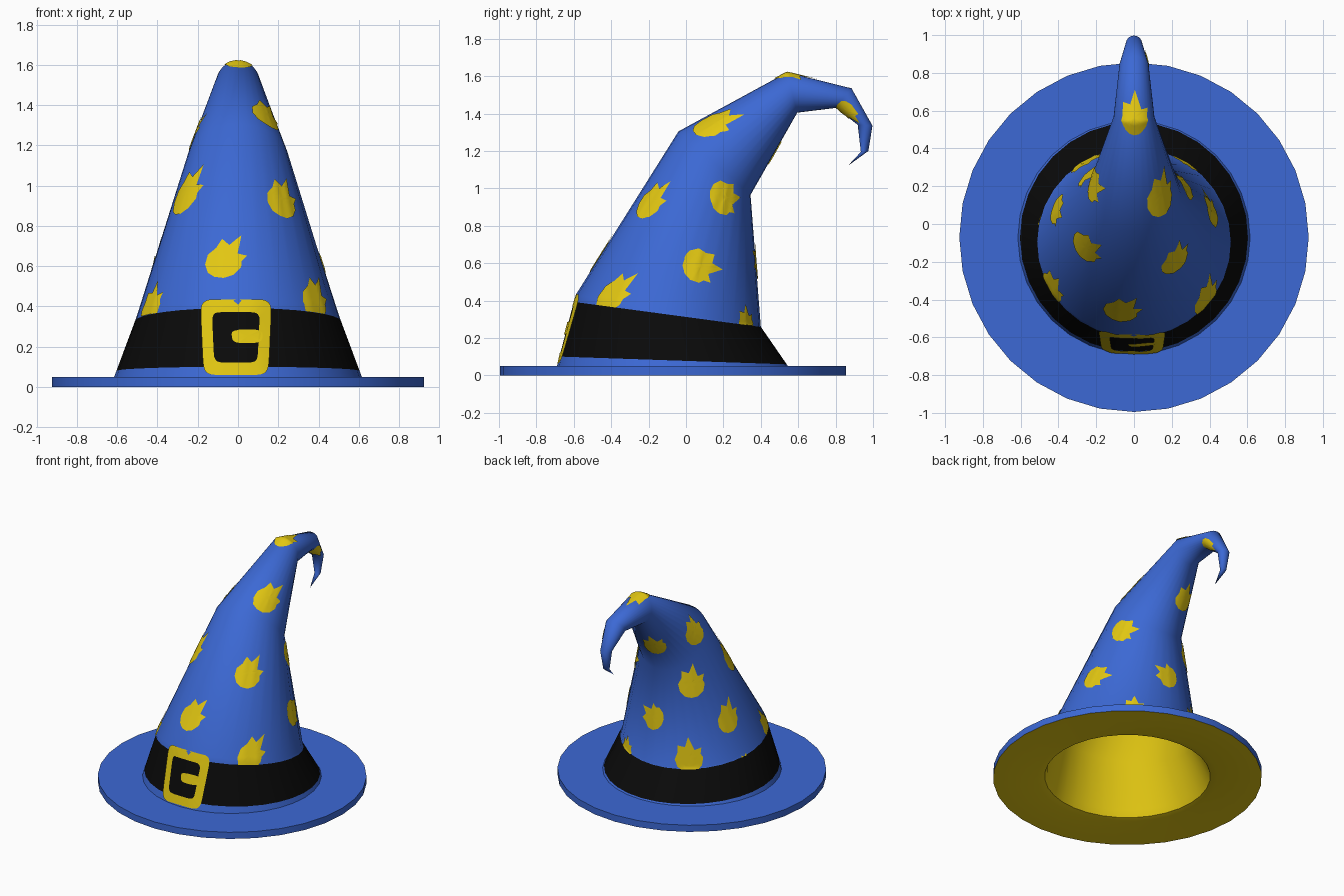
import bpy, bmesh, math
from mathutils import Vector
from mathutils.bvhtree import BVHTree

if "Cube" in bpy.data.objects:
    bpy.data.objects.remove(bpy.data.objects["Cube"])

N = 32
CY = -0.07


def material(name, col):
    m = bpy.data.materials.new(name)
    m.diffuse_color = (*col, 1)
    m.use_nodes = True
    m.node_tree.nodes["Principled BSDF"].inputs["Base Color"].default_value = m.diffuse_color
    return m


BLUE = material("blue felt", (0.045, 0.14, 0.66))
YELLOW = material("yellow", (0.76, 0.57, 0.006))
BLACK = material("black band", (0.003, 0.003, 0.003))


def finish(name, bm, mats, angle):
    me = bpy.data.meshes.new(name)
    bm.to_mesh(me)
    ob = bpy.data.objects.new(name, me)
    bpy.context.collection.objects.link(ob)
    for m in mats:
        me.materials.append(m)
    bpy.ops.object.select_all(action='DESELECT')
    ob.select_set(True)
    bpy.context.view_layer.objects.active = ob
    bpy.ops.object.shade_smooth_by_angle(angle=math.radians(angle))
    return ob


def sheet(bm, rings):
    """Join closed rings of points with quads."""
    vs = [[bm.verts.new(p) for p in r] for r in rings]
    n = len(vs[0])
    for a, b in zip(vs, vs[1:]):
        for i in range(n):
            j = (i + 1) % n
            bm.faces.new((a[i], a[j], b[j], b[i]))
    return vs


def ring(front, back, hw):
    """Tilted ellipse through a front and a back (y, z) point."""
    pts = []
    for i in range(N):
        t = 2 * math.pi * i / N
        k = (1 + math.sin(t)) / 2
        pts.append(Vector((hw * math.cos(t),
                           front[0] + (back[0] - front[0]) * k,
                           front[1] + (back[1] - front[1]) * k)))
    return pts


def circle(r, z):
    return ring((CY - r, z), (CY + r, z), r)


# Brim: flat ring, yellow underneath
bm = bmesh.new()
sheet(bm, [circle(0.57, 0.012), circle(0.62, 0), circle(0.925, 0),
           circle(0.925, 0.05), circle(0.60, 0.05)])
bm.normal_update()
for f in bm.faces:
    f.material_index = 1 if f.calc_center_median().z < 0.02 else 0
finish("brim", bm, [BLUE, YELLOW], 40)
bm.free()

# Bent cone with the band cut in
SECTIONS = [((-0.69, 0.05), (0.545, 0.05), 0.615),
            ((-0.59, 0.43), (0.40, 0.26), 0.505),
            ((-0.04, 1.305), (0.345, 0.965), 0.25),
            ((0.54, 1.62), (0.595, 1.405), 0.108),
            ((0.885, 1.535), (0.80, 1.43), 0.077),
            ((0.997, 1.335), (0.918, 1.34), 0.042),
            ((0.975, 1.20), (0.935, 1.195), 0.022)]
LOW = (Vector((0, CY, 0.08)), Vector((0, 0.034, 1)).normalized())
HIGH = (Vector((0, CY, 0.322)), Vector((0, 0.134, 1)).normalized())
cone = bmesh.new()
vs = sheet(cone, [ring(*s) for s in SECTIONS])
tip = cone.verts.new((0, 0.865, 1.12))
for i in range(N):
    cone.faces.new((vs[-1][i], vs[-1][(i + 1) % N], tip))
for co, no in (LOW, HIGH):
    bmesh.ops.bisect_plane(cone, geom=cone.verts[:] + cone.edges[:] + cone.faces[:],
                           plane_co=co, plane_no=no, dist=1e-4)
bmesh.ops.recalc_face_normals(cone, faces=cone.faces[:])
for f in cone.faces:
    c = f.calc_center_median()
    if (c - LOW[0]).dot(LOW[1]) > 0 and (c - HIGH[0]).dot(HIGH[1]) < 0:
        f.material_index = 1
finish("cone_and_band", cone, [BLUE, BLACK], 80)
bvh = BVHTree.FromBMesh(cone)

# Yellow lining inside the cone
bm = bmesh.new()
inner = [circle(0.57, 0.012), circle(0.55, 0.06)]
for s in SECTIONS[1:4]:
    r = ring(*s)
    mid = sum(r, Vector()) / N
    inner.append([mid + (p - mid) * 0.93 for p in r])
vs = sheet(bm, inner)
bm.faces.new(vs[-1])
bmesh.ops.recalc_face_normals(bm, faces=bm.faces[:])
bmesh.ops.reverse_faces(bm, faces=bm.faces[:])
finish("lining", bm, [YELLOW], 80)
bm.free()

# Flame-shaped spots laid on the cone, found by looking from a side
X, Y, Z = Vector((1, 0, 0)), Vector((0, 1, 0)), Vector((0, 0, 1))
bl_right = Vector((-0.78, -0.62, 0)).normalized()
bl_up = Vector((0.62 * 0.454, -0.78 * 0.454, 0.89)).normalized()
VIEWS = {"front": (X, Z, Vector()), "right": (Y, Z, Vector()),
         "left": (-Y, Z, Vector()), "top": (X, Y, Vector()),
         "back_left": (bl_right, bl_up, Vector((0, CY, 0)))}
FLAME = [(0, -.45), (.24, -.41), (.43, -.27), (.5, -.06), (.42, .05), (.47, .22),
         (.22, .17), (.04, .55), (-.1, .27), (-.36, .33), (-.38, .12),
         (-.5, -.06), (-.43, -.27), (-.24, -.41)]


def outline(pts, steps=3):
    out = []
    for a, b in zip(pts, pts[1:] + pts[:1]):
        for k in range(steps):
            t = k / steps
            out.append((a[0] + (b[0] - a[0]) * t, a[1] + (b[1] - a[1]) * t))
    return out


def cling(p, lift=0.005):
    loc, no, _, _ = bvh.find_nearest(p)
    return loc + no * lift


def spot(bm, view, u, v, angle, w, l):
    right, up, org = VIEWS[view]
    back = right.cross(up)
    hit, no, _, _ = bvh.ray_cast(org + right * u + up * v + back * 5, -back)
    if hit is None:
        return
    a = math.radians(angle)
    t = right * math.cos(a) + up * math.sin(a)
    t = (t - no * t.dot(no)).normalized()
    s = t.cross(no)
    sheet(bm, [[cling(hit + s * (x * w * k) + t * (y * l * k)) for x, y in outline(FLAME)]
               for k in (0.001, 0.2, 0.4, 0.6, 0.8, 1)])


def px(x, y):
    return (x - 692) / 145, (769 - y) / 145


SPOTS = [("front", -0.06, 0.64, 68, 0.19, 0.27),
         ("front", -0.25, 0.97, 70, 0.19, 0.29),
         ("right", -0.38, 0.44, 38, 0.17, 0.30),
         ("right", 0.08, 0.585, 0, 0.19, 0.23),
         ("right", -0.18, 0.935, 40, 0.18, 0.26),
         ("right", 0.21, 0.95, 10, 0.19, 0.21),
         ("right", 0.16, 1.35, 12, 0.18, 0.29),
         ("right", 0.32, 0.29, 90, 0.15, 0.17),
         ("right", 0.865, 1.41, -45, 0.11, 0.16),
         ("left", 0.33, 0.41, 105, 0.18, 0.24),
         ("top", 0, 0.56, 90, 0.18, 0.28),
         ("back_left", *px(650, 643), 90, 0.18, 0.20),
         ("back_left", *px(650, 712), 150, 0.19, 0.20),
         ("back_left", *px(688, 680), 92, 0.19, 0.25),
         ("back_left", *px(725, 714), 95, 0.17, 0.26),
         ("back_left", *px(691, 629), 110, 0.19, 0.23),
         ("back_left", *px(685, 753), 90, 0.20, 0.26),
         ("back_left", *px(742, 758), 90, 0.09, 0.10)]
bm = bmesh.new()
for s in SPOTS:
    spot(bm, *s)
bmesh.ops.remove_doubles(bm, verts=bm.verts[:], dist=0.0008)
bmesh.ops.bisect_plane(bm, geom=bm.verts[:] + bm.edges[:] + bm.faces[:], plane_co=HIGH[0],
                       plane_no=HIGH[1], clear_inner=True)
finish("spots", bm, [YELLOW], 80)
bm.free()


# Buckle frame and prong, projected on the front of the band
def rounded(cx, cz, hx, hz, e=0.25, n=64):
    pts = []
    for i in range(n):
        t = 2 * math.pi * (i + 0.5) / n
        c, s = math.cos(t), math.sin(t)
        z = math.copysign(abs(s) ** e, s)
        x = math.copysign(abs(c) ** e, c) * (1 + 0.05 * z)
        p, no, _, _ = bvh.ray_cast(Vector((cx + hx * x, -3, cz + hz * z)), Y)
        pts.append(p + no * 0.007)
    return pts


bm = bmesh.new()
sheet(bm, [rounded(-0.01, 0.245, 0.168 - k * 0.028, 0.187 - k * 0.031) for k in range(3)][::-1])
sheet(bm, [rounded(0.045, 0.25, 0.075 * k, 0.034 * k, 0.6) for k in (0.001, 0.5, 1)])
bmesh.ops.remove_doubles(bm, verts=bm.verts[:], dist=0.0005)
finish("buckle", bm, [YELLOW], 80)
bm.free()
cone.free()
